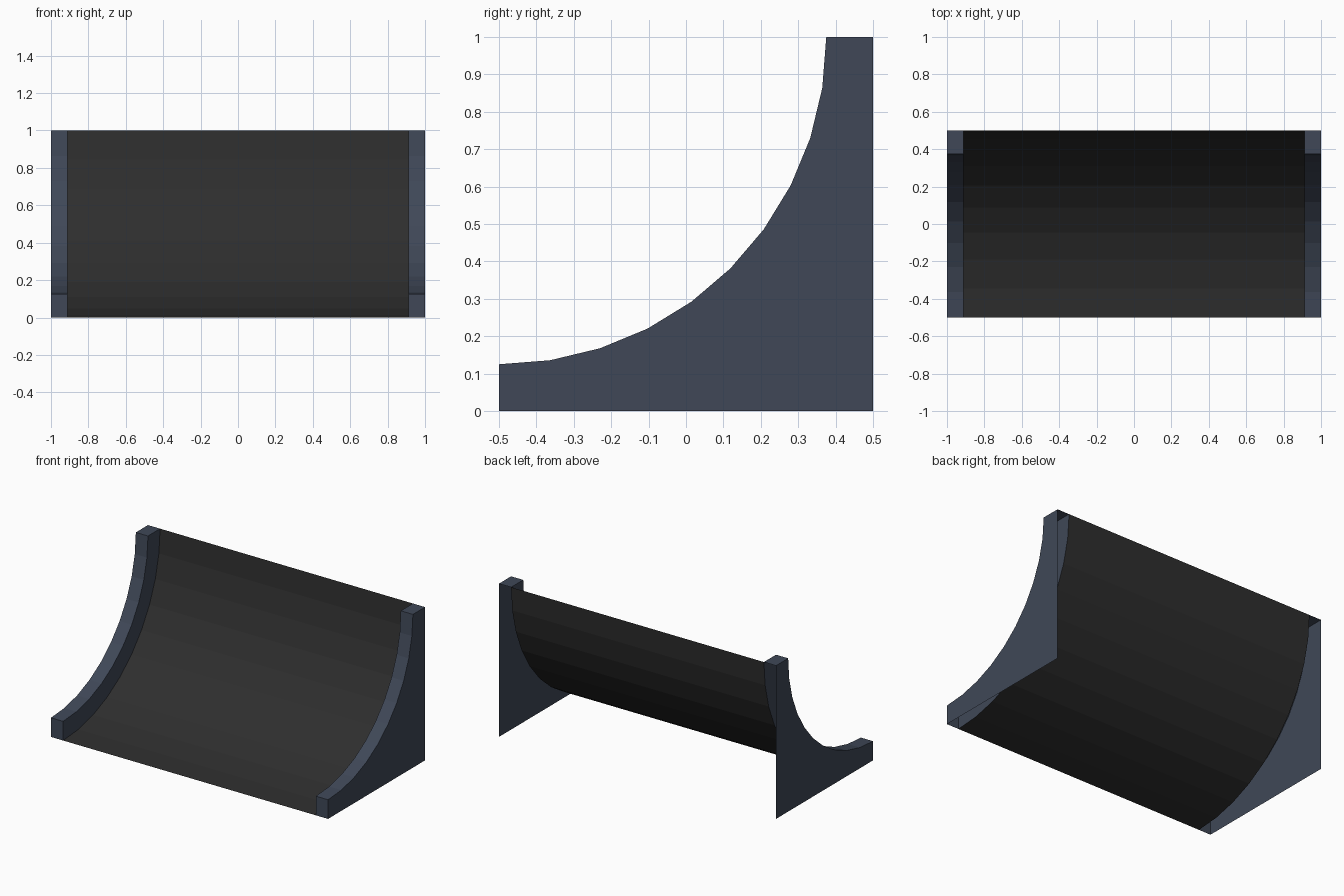
import bpy, bmesh
from math import sin, cos, radians

if "Cube" in bpy.data.objects:
    bpy.data.objects.remove(bpy.data.objects["Cube"])

STEPS = 10
X_IN, X_OUT = 0.9125, 1.0


def arc(r, x):
    """Quarter arc from the low front edge to the high back edge."""
    angles = [radians(90 * i / STEPS) for i in range(STEPS + 1)]
    return [(x, -0.5 + r * sin(a), 1 - r * cos(a)) for a in angles]


def material(name, color):
    m = bpy.data.materials.new(name)
    m.diffuse_color = (*color, 1)
    m.use_nodes = True
    m.node_tree.nodes["Principled BSDF"].inputs["Base Color"].default_value = m.diffuse_color
    return m


def finish(bm, name, mat):
    mesh = bpy.data.meshes.new(name)
    bm.to_mesh(mesh)
    bm.free()
    mesh.materials.append(mat)
    ob = bpy.data.objects.new(name, mesh)
    bpy.context.collection.objects.link(ob)
    return ob


def add_verts(bm, pts):
    return [bm.verts.new(p) for p in pts]


def bridge(bm, a, b):
    for i in range(len(a) - 1):
        bm.faces.new((a[i], b[i], b[i + 1], a[i + 1]))


slate = material("slate", (0.05, 0.064, 0.096))
black = material("black", (0.027, 0.027, 0.027))

# Curved panel: a single thin sheet
bm = bmesh.new()
bridge(bm, add_verts(bm, arc(1.0, -X_IN)), add_verts(bm, arc(1.0, X_IN)))
finish(bm, "curved_panel", black)

# Side plates: hollow raised rims, open at the back and underneath
bm = bmesh.new()
rim_out = add_verts(bm, arc(0.875, X_OUT))
rim_in = add_verts(bm, arc(0.875, X_IN))
base_in = add_verts(bm, arc(1.0, X_IN))
back_top, corner, front_low = add_verts(
    bm, [(X_OUT, 0.5, 1), (X_OUT, 0.5, 0), (X_OUT, -0.5, 0)])
bridge(bm, rim_in, rim_out)
bridge(bm, base_in, rim_in)
plate = bm.faces.new(rim_out + [back_top, corner, front_low])
bm.faces.new((rim_in[-1], rim_out[-1], back_top, base_in[-1]))
bm.faces.new((base_in[0], front_low, rim_out[0], rim_in[0]))
bmesh.ops.recalc_face_normals(bm, faces=bm.faces[:])
plate.normal_update()
if plate.normal.x < 0:
    bmesh.ops.reverse_faces(bm, faces=bm.faces[:])
sides = finish(bm, "side_plates", slate)
mirror = sides.modifiers.new("mirror", 'MIRROR')
mirror.use_mirror_merge = False
